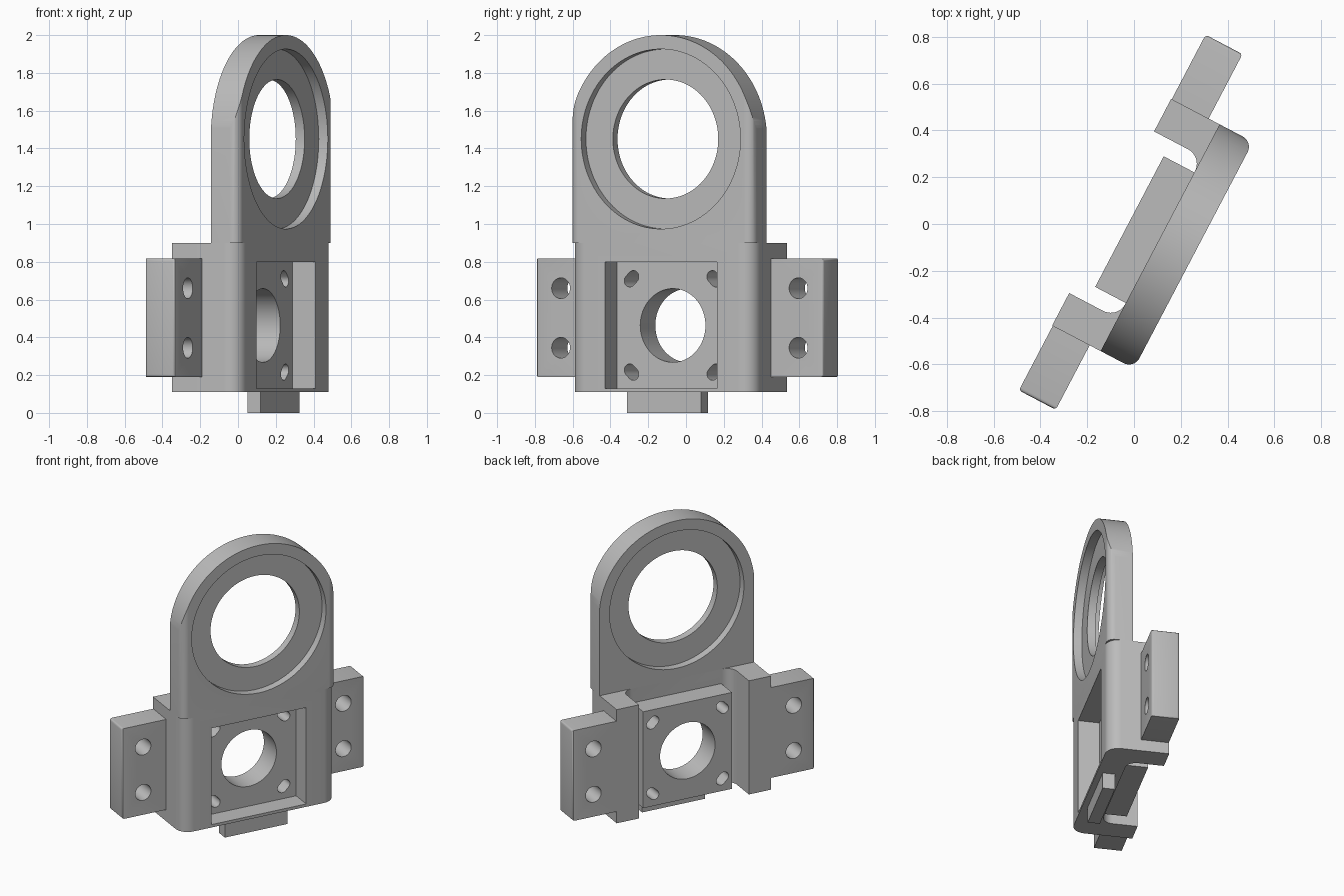
import bpy, bmesh, math
from mathutils import Matrix, Vector

cube = bpy.data.objects.get("Cube")
if cube:
    bpy.data.objects.remove(cube, do_unlink=True)

grey = bpy.data.materials.new("plain_grey")
grey.use_nodes = True
GREY = (0.5, 0.5, 0.5, 1)
grey.diffuse_color = GREY
grey.node_tree.nodes["Principled BSDF"].inputs["Base Color"].default_value = GREY

TURN = math.radians(62.3)      # the bracket stands turned about z
HALF = 0.547                   # half width of the plate
FRONT, BACK = -0.287, -0.126   # local y of the plate faces
REAR = 0.108                   # local y of the rear of the side blocks
BORE_Z, RING_Z = 0.463, 1.45
parts = []


def arc(cx, cy, r, a0, a1, n=10):
    return [(cx + r * math.cos(math.radians(a0 + (a1 - a0) * i / n)),
             cy + r * math.sin(math.radians(a0 + (a1 - a0) * i / n))) for i in range(n + 1)]


def prism(name, pts, lo, hi, axis="z"):
    """Extrude an outline along z, or an (x, z) outline along y."""
    place = (lambda p, d: (p[0], p[1], d)) if axis == "z" else (lambda p, d: (p[0], d, p[1]))
    bm = bmesh.new()
    face = bm.faces.new([bm.verts.new(place(p, lo)) for p in pts])
    ext = bmesh.ops.extrude_face_region(bm, geom=[face])
    move = Vector(place((0, 0), hi - lo))
    bmesh.ops.translate(bm, vec=move, verts=[v for v in ext["geom"] if isinstance(v, bmesh.types.BMVert)])
    bmesh.ops.recalc_face_normals(bm, faces=bm.faces)
    mesh = bpy.data.meshes.new(name)
    bm.to_mesh(mesh)
    bm.free()
    ob = bpy.data.objects.new(name, mesh)
    bpy.context.collection.objects.link(ob)
    mesh.materials.append(grey)
    return ob


def box(name, x0, x1, y0, y1, z0, z1):
    return prism(name, [(x0, y0), (x1, y0), (x1, y1), (x0, y1)], z0, z1)


def disc(x, z, r, y0, y1, n=64):
    return prism("cutter", arc(x, z, r, 0, 360, n)[:-1], y0, y1, "y")


def apply(ob, mod):
    bpy.context.view_layer.objects.active = ob
    bpy.ops.object.modifier_apply(modifier=mod.name)


def boolean(ob, cutters, operation="DIFFERENCE"):
    for c in cutters:
        c.hide_render = True
        m = ob.modifiers.new("cut", "BOOLEAN")
        m.object, m.operation, m.solver = c, operation, "EXACT"
        apply(ob, m)


def discard(cutters):
    for c in cutters:
        bpy.data.objects.remove(c, do_unlink=True)


def mirrored(half):
    return half + [(-x, y) for x, y in reversed(half)]


# upper plate: arched outline, rounded front edges, ring seats on both faces
r = 0.05
corner = arc(HALF - r, FRONT + r, r, -90, 0)
upper = prism("ring_plate", mirrored(corner + [(HALF, BACK)]), 0.9, 2.05)
arch = prism("cutter", arc(0, RING_Z, 0.55, 0, 180, 72) + [(-0.55, 0.8), (0.55, 0.8)], -0.5, 0.2, "y")
boolean(upper, [arch], "INTERSECT")
cuts = [disc(0, RING_Z, 0.476, -0.5, -0.233, 96),
        disc(0, RING_Z, 0.476, -0.18, 0.1, 96),
        disc(0, RING_Z, 0.315, -0.5, 0.2, 96)]
boolean(upper, cuts)
discard(cuts + [arch])
parts.append(upper)

# lower body: plate with side blocks and filleted inner corners
r = 0.085
corner = arc(HALF - r, FRONT + r, r, -90, 0)
fillet = arc(0.32, -0.056, 0.07, 0, -90)
lower = prism("lower_body", mirrored(corner + [(HALF, REAR), (0.39, REAR)] + fillet), 0.11, 0.9)

# raised square pad on the back
pad = box("mounting_pad", -0.315, 0.315, BACK, 0.022, 0.13, 0.8)

# square pocket, bore and four tangential slots
pocket = box("cutter", -0.335, 0.335, -0.5, -0.15, 0.13, 0.8)
bore = disc(0, BORE_Z, 0.195, -0.4, 0.2)
slots = []
for sx in (-1, 1):
    for sz in (-1, 1):
        outline = arc(0.015, 0, 0.033, -90, 90) + arc(-0.015, 0, 0.033, 90, 270)
        slot = prism("cutter", outline, -0.4, 0.2, "y")
        slot.data.transform(Matrix.Translation((sx * 0.247, 0, BORE_Z + sz * 0.247))
                            @ Matrix.Rotation(math.radians(45 * sx * sz), 4, "Y"))
        slots.append(slot)
boolean(lower, [pocket, bore] + slots)
boolean(pad, [bore] + slots)
discard([pocket, bore] + slots)
parts += [lower, pad]

# side flanges with two bolt holes each
for side, sx in (("left", 1), ("right", -1)):
    x0, x1 = sorted((sx * HALF, sx * 0.858))
    flange = box(side + "_flange", x0, x1, -0.073, 0.105, 0.19, 0.818)
    bm = bmesh.new()
    bm.from_mesh(flange.data)
    outer = [e for e in bm.edges if any(abs(v.co.x) > 0.8 for v in e.verts)
             and abs(e.verts[0].co.x - e.verts[1].co.x) < 0.01]
    bmesh.ops.bevel(bm, geom=outer, offset=0.014, segments=3, profile=0.5, affect="EDGES")
    bm.to_mesh(flange.data)
    bm.free()
    cuts = [disc(sx * 0.71, z, 0.055, -0.3, 0.3, 40) for z in (0.345, 0.66)]
    boolean(flange, cuts)
    discard(cuts)
    parts.append(flange)

# locating tab under the plate
parts.append(box("bottom_tab", -0.222, 0.222, -0.25, -0.172, 0, 0.115))

# turn everything into place and smooth the curved faces
for ob in parts:
    ob.data.transform(Matrix.Rotation(TURN, 4, "Z"))
    bpy.ops.object.select_all(action="DESELECT")
    ob.select_set(True)
    bpy.context.view_layer.objects.active = ob
    bpy.ops.object.shade_smooth_by_angle(angle=math.radians(30))
